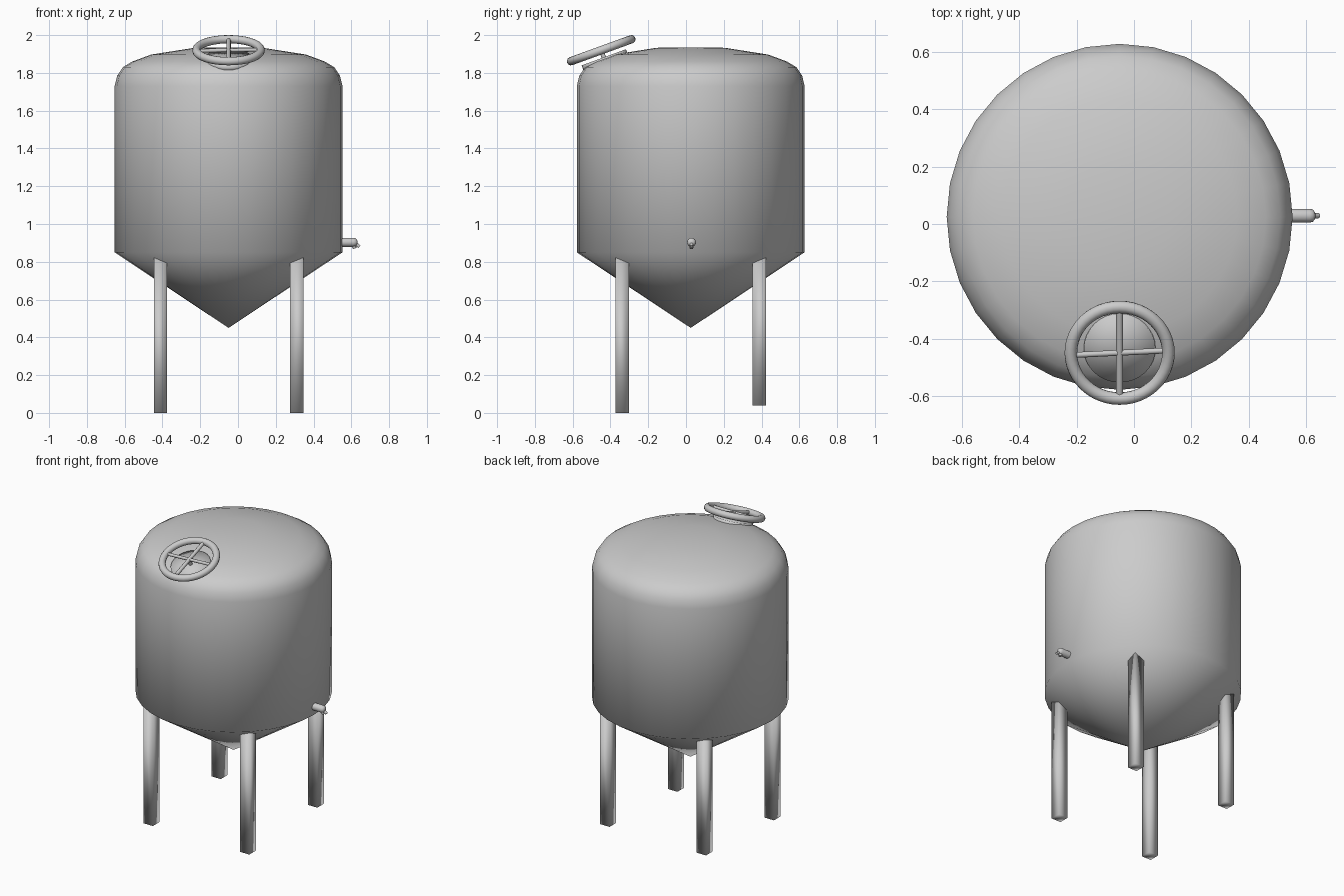
import bpy, bmesh, math
from mathutils import Vector, Matrix

if "Cube" in bpy.data.objects:
    bpy.data.objects.remove(bpy.data.objects["Cube"])

CX, CY = -0.05, 0.025      # tank axis
SEG = 32


def finish(bm, name, angle=None):
    bmesh.ops.recalc_face_normals(bm, faces=bm.faces)
    me = bpy.data.meshes.new(name)
    bm.to_mesh(me)
    bm.free()
    ob = bpy.data.objects.new(name, me)
    bpy.context.collection.objects.link(ob)
    bpy.ops.object.select_all(action='DESELECT')
    ob.select_set(True)
    bpy.context.view_layer.objects.active = ob
    if angle is None:
        bpy.ops.object.shade_smooth()
    else:
        bpy.ops.object.shade_smooth_by_angle(angle=math.radians(angle))
    return ob


def lathe(name, profile, loc, rot=Matrix(), closed=False, seg=SEG, angle=60):
    """Spin an (r, z) profile about z, then place it."""
    bm = bmesh.new()
    vs = [bm.verts.new((r, 0, z)) for r, z in profile]
    es = [bm.edges.new(p) for p in zip(vs, vs[1:])]
    if closed:
        es.append(bm.edges.new((vs[-1], vs[0])))
    bmesh.ops.spin(bm, geom=vs + es, cent=(0, 0, 0), axis=(0, 0, 1),
                   angle=math.tau, steps=seg, use_duplicate=False)
    bmesh.ops.remove_doubles(bm, verts=bm.verts, dist=1e-4)
    bm.transform(Matrix.Translation(loc) @ rot)
    return finish(bm, name, angle)


def rod(name, a, b, r1, r2=None, seg=12):
    a, b = Vector(a), Vector(b)
    d = b - a
    rot = d.to_track_quat('Z', 'Y').to_matrix().to_4x4()
    bm = bmesh.new()
    bmesh.ops.create_cone(bm, cap_ends=True, segments=seg, radius1=r1,
                          radius2=r1 if r2 is None else r2, depth=d.length,
                          matrix=Matrix.Translation((a + b) / 2) @ rot)
    return finish(bm, name, 40)


# Tank shell: cone bottom, straight wall, domed top
lathe("tank_body", [(0, 0.45), (0.603, 0.85), (0.603, 1.73), (0.59, 1.785),
                    (0.56, 1.83), (0.51, 1.86), (0.41, 1.897), (0.18, 1.933),
                    (0, 1.935)], (CX, CY, 0))

# Square legs running up into the cone, rear pair shorter
for sx, side in ((-1, "left"), (1, "right")):
    for sy, end, z0 in ((-1, "front", 0.0), (1, "rear", 0.04)):
        top = 0.80
        bm = bmesh.new()
        bmesh.ops.create_cube(bm, size=1)
        bm.transform(Matrix.Translation((CX + sx * 0.361, CY + sy * 0.363, 0))
                     @ Matrix.Diagonal((0.07, 0.07, 1, 1)))
        for v in bm.verts:
            if v.co.z < 0:
                v.co.z = z0
            else:   # mitre the top to the cone slope
                r = math.hypot(v.co.x - CX, v.co.y - CY)
                v.co.z = 0.455 + r * 0.4 / 0.603
        finish(bm, f"{end}_{side}_leg")

# Hatch lid and hand wheel, tilted with the dome
tilt = Matrix.Rotation(math.radians(20), 4, 'X')
hub = Vector((CX, -0.449, 1.92))
lathe("hatch_lid", [(0, 0), (0.125, 0), (0.125, -0.036), (0, -0.036)],
      hub + tilt @ Vector((0, 0, -0.04)), tilt, angle=180)
ring = [(0.17 + 0.022 * math.cos(t * math.tau / 12),
         0.022 * math.sin(t * math.tau / 12)) for t in range(12)]
lathe("wheel_rim", ring, hub, tilt, closed=True, seg=48)
for name, deg, r in (("wheel_cross_spoke", 3, 0.010), ("wheel_long_spoke", 90, 0.012)):
    d = tilt @ Vector((math.cos(math.radians(deg)), math.sin(math.radians(deg)), 0)) * 0.165
    rod(name, hub - d, hub + d, r)
rod("wheel_stem", hub + tilt @ Vector((0, 0, -0.06)), hub, 0.012)

# Side outlet: pipe with rounded end and a small angled spout
pipe_rot = Matrix.Rotation(math.pi / 2, 4, 'Y')
lathe("outlet_pipe", [(0, -0.03), (0.024, -0.03), (0.024, 0.062), (0.021, 0.074),
                      (0.012, 0.081), (0, 0.083)], (0.55, CY + 0.004, 0.903),
      pipe_rot, seg=16)
rod("outlet_neck", (0.608, CY + 0.004, 0.90), (0.618, CY + 0.004, 0.870), 0.016, 0.009)
rod("outlet_spout", (0.618, CY + 0.004, 0.90), (0.643, CY + 0.004, 0.879), 0.009)
